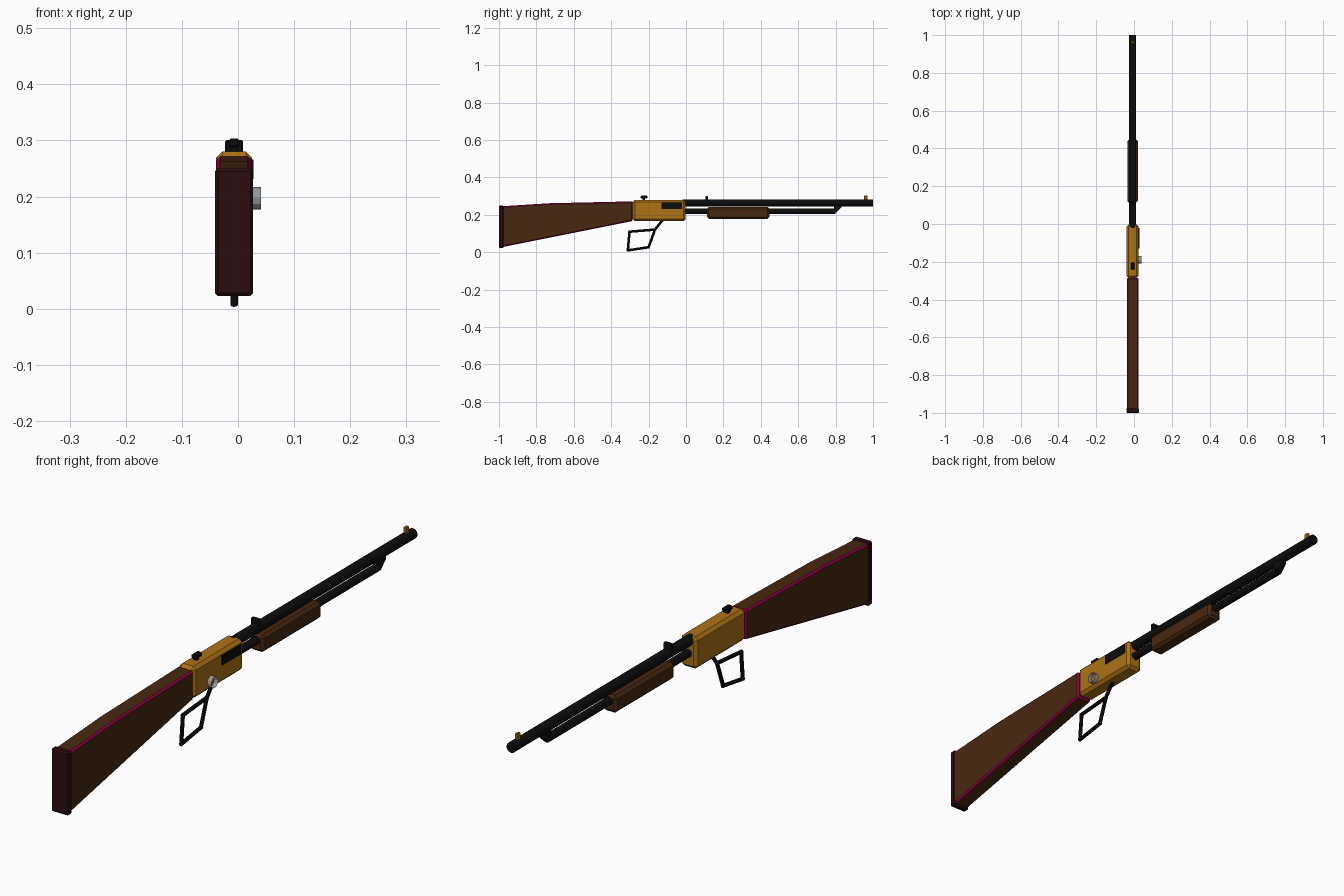
import bpy, bmesh, math
from mathutils import Vector

if "Cube" in bpy.data.objects:
    bpy.data.objects.remove(bpy.data.objects["Cube"])

CX = -0.007  # centre plane of the rifle


def mat(name, r, g, b):
    m = bpy.data.materials.new(name)
    m.diffuse_color = (r, g, b, 1)
    m.use_nodes = True
    m.node_tree.nodes["Principled BSDF"].inputs["Base Color"].default_value = m.diffuse_color
    return m


BRASS = mat("brass", 0.42, 0.17, 0.008)
WOOD = mat("walnut", 0.065, 0.021, 0.005)
STEEL = mat("blued_steel", 0.004, 0.004, 0.004)
BUTT = mat("dark_red_rubber", 0.022, 0.004, 0.005)
PINK = mat("magenta_trim", 0.3, 0.0, 0.065)
SILVER = mat("silver", 0.3, 0.32, 0.34)


def finish(name, bm, *mats):
    bmesh.ops.recalc_face_normals(bm, faces=bm.faces)
    me = bpy.data.meshes.new(name)
    bm.to_mesh(me)
    bm.free()
    for m in mats:
        me.materials.append(m)
    ob = bpy.data.objects.new(name, me)
    bpy.context.collection.objects.link(ob)
    return ob


def profile(name, pts, half, mats, bevel=0.0, x=CX):
    """Extrude a (y, z) outline across x, chamfering the sharp edges."""
    bm = bmesh.new()
    f = bm.faces.new([bm.verts.new((x - half, y, z)) for y, z in pts])
    r = bmesh.ops.extrude_face_region(bm, geom=[f])
    verts = [v for v in r["geom"] if isinstance(v, bmesh.types.BMVert)]
    bmesh.ops.translate(bm, verts=verts, vec=(2 * half, 0, 0))
    bmesh.ops.recalc_face_normals(bm, faces=bm.faces)
    if bevel:
        edges = [e for e in bm.edges if e.calc_face_angle(0) > 0.5]
        bmesh.ops.bevel(bm, geom=edges, offset=bevel, segments=1, profile=0.5,
                        affect='EDGES', material=len(mats) - 1)
    return finish(name, bm, *mats)


def box(name, y0, y1, z0, z1, half, m, bevel=0.0, x=CX):
    return profile(name, [(y0, z0), (y1, z0), (y1, z1), (y0, z1)], half, [m], bevel, x)


def rod(name, a, b, r, m, sides=12, caps=True):
    a, b = Vector(a), Vector(b)
    bm = bmesh.new()
    bmesh.ops.create_cone(bm, cap_ends=caps, segments=sides, radius1=r, radius2=r,
                          depth=(b - a).length)
    ob = finish(name, bm, m)
    ob.rotation_mode = 'QUATERNION'
    ob.rotation_quaternion = (b - a).to_track_quat('Z', 'Y')
    ob.location = (a + b) / 2
    return ob


# stock with trimmed edges, and its butt plate
profile("stock", [(-0.985, 0.027), (-0.285, 0.167), (-0.285, 0.272),
                  (-0.73, 0.262), (-0.985, 0.246)], 0.031, [WOOD, PINK], 0.006)
box("butt_plate", -1.0, -0.975, 0.023, 0.25, 0.034, BUTT, 0.005)

# receiver and its details
box("receiver", -0.285, -0.002, 0.166, 0.28, 0.032, BRASS, 0.011)
box("loading_port", -0.13, -0.022, 0.231, 0.266, 0.004, STEEL, 0, x=0.024)
rod("side_ring", (0.022, -0.19, 0.197), (0.041, -0.19, 0.197), 0.02, SILVER, 12, caps=False)
box("hammer_stem", -0.232, -0.218, 0.27, 0.292, 0.006, STEEL)
box("hammer", -0.242, -0.205, 0.287, 0.303, 0.01, STEEL, 0.004)

# barrel, magazine tube, fore-end
rod("barrel", (CX, -0.02, 0.264), (CX, 1.0, 0.264), 0.0185, STEEL)
rod("magazine_tube", (CX, -0.02, 0.22), (CX, 0.80, 0.22), 0.0145, STEEL)
profile("barrel_band", [(0.79, 0.222), (0.802, 0.21), (0.832, 0.24), (0.832, 0.255),
                        (0.79, 0.255)], 0.011, [STEEL])
box("fore_end", 0.112, 0.447, 0.179, 0.241, 0.028, WOOD, 0.01)

# sights
box("rear_sight", 0.104, 0.118, 0.27, 0.301, 0.016, STEEL, 0.003)
box("front_sight", 0.953, 0.971, 0.275, 0.303, 0.006, BRASS, 0.002)

# lever: a stem and a four-sided loop of bars
path = [(-0.125, 0.172), (-0.166, 0.121), (-0.200, 0.027), (-0.311, 0.010),
        (-0.302, 0.110), (-0.166, 0.121)]
for i, (p, q) in enumerate(zip(path, path[1:])):
    d = (Vector(q) - Vector(p)).normalized() * 0.004
    rod(f"lever_bar_{i + 1}", (CX, p[0] - d.x, p[1] - d.y),
        (CX, q[0] + d.x, q[1] + d.y), 0.0068, STEEL, 8)
